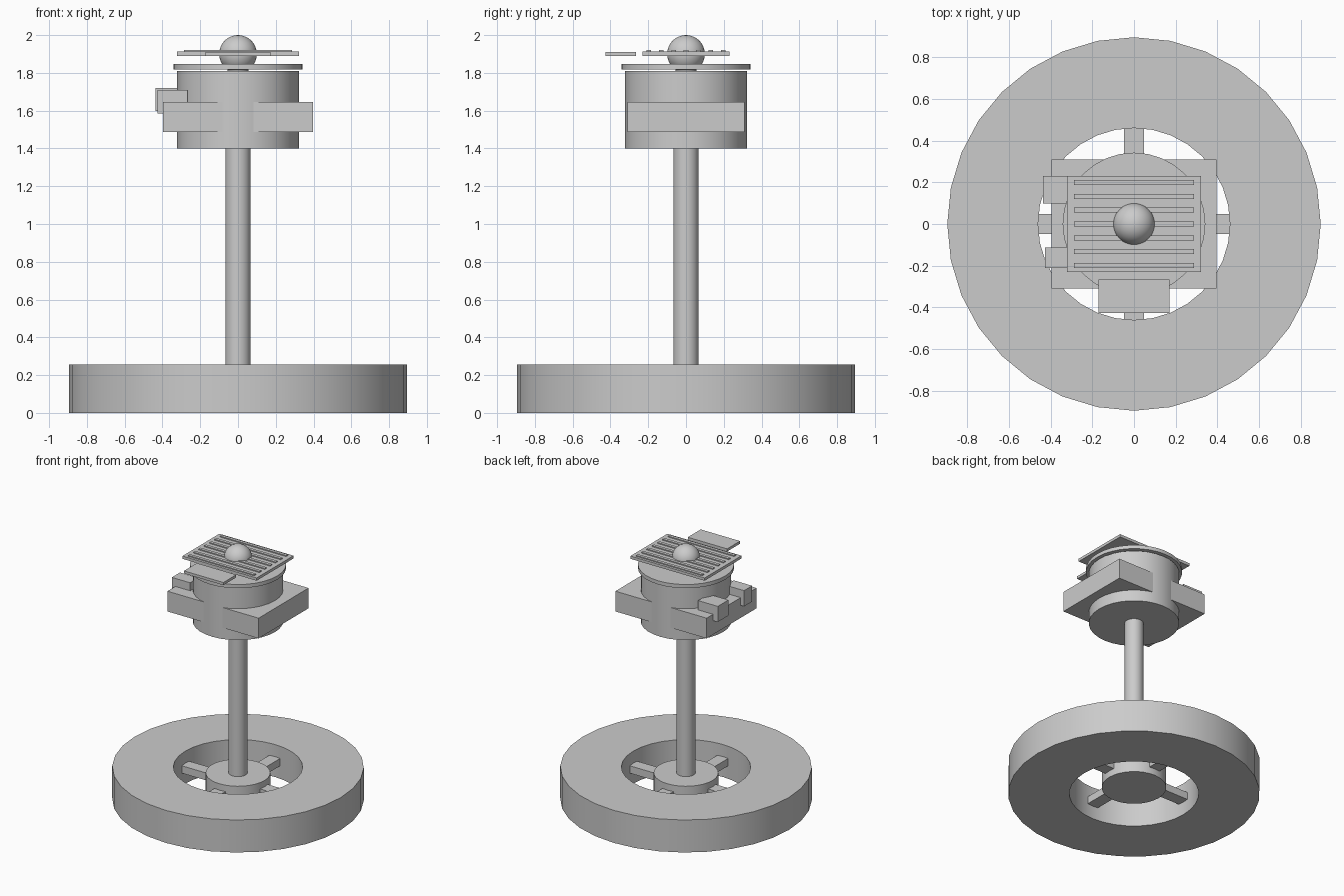
import bpy, bmesh, math
from mathutils import Matrix, Vector

cube = bpy.data.objects.get("Cube")
if cube:
    bpy.data.objects.remove(cube, do_unlink=True)

SIDES = 32
GREY = (0.6, 0.6, 0.6, 1)

grey = bpy.data.materials.new("plain grey")
grey.use_nodes = True
grey.diffuse_color = GREY
grey.node_tree.nodes["Principled BSDF"].inputs["Base Color"].default_value = GREY


def finish(name, bm, smooth=False):
    """Turn a bmesh into a named grey object."""
    bmesh.ops.recalc_face_normals(bm, faces=bm.faces)
    mesh = bpy.data.meshes.new(name)
    bm.to_mesh(mesh)
    bm.free()
    mesh.materials.append(grey)
    obj = bpy.data.objects.new(name, mesh)
    bpy.context.collection.objects.link(obj)
    if smooth:
        bpy.ops.object.select_all(action='DESELECT')
        obj.select_set(True)
        bpy.context.view_layer.objects.active = obj
        bpy.ops.object.shade_smooth_by_angle(angle=math.radians(30))
    return obj


def box(name, x, y, z):
    """Box from (low, high) ranges on each axis."""
    bm = bmesh.new()
    bmesh.ops.create_cube(bm, size=1)
    size = [hi - lo for lo, hi in (x, y, z)]
    mid = [(hi + lo) / 2 for lo, hi in (x, y, z)]
    bmesh.ops.transform(bm, verts=bm.verts,
                        matrix=Matrix.Translation(mid) @ Matrix.Diagonal(size + [1]))
    return finish(name, bm)


def cylinder(name, radius, low, high):
    bm = bmesh.new()
    bmesh.ops.create_cone(bm, cap_ends=True, segments=SIDES, radius1=radius,
                          radius2=radius, depth=high - low,
                          matrix=Matrix.Translation((0, 0, (low + high) / 2)))
    return finish(name, bm, smooth=True)


def ring(name, inner, outer, low, high):
    """Rectangular section spun about the z axis."""
    bm = bmesh.new()
    section = [bm.verts.new(p) for p in
               ((inner, 0, low), (outer, 0, low), (outer, 0, high), (inner, 0, high))]
    edges = [bm.edges.new((section[i], section[(i + 1) % 4])) for i in range(4)]
    bmesh.ops.spin(bm, geom=section + edges, cent=(0, 0, 0), axis=(0, 0, 1),
                   angle=math.tau, steps=SIDES, use_merge=True)
    bmesh.ops.remove_doubles(bm, verts=bm.verts, dist=0.0001)
    return finish(name, bm, smooth=True)


# Floating base: ring, hub and four spokes
ring("base_ring", 0.46, 0.895, 0, 0.255)
cylinder("base_hub", 0.23, 0.05, 0.21)
for i, side in enumerate(("left", "back", "right", "front")):
    spoke = box("spoke_" + side, (0.2, 0.46), (-0.047, 0.047), (0.102, 0.16))
    spoke.data.transform(Matrix.Rotation(i * math.pi / 2, 4, 'Z'))

# Mast and instrument housing
cylinder("mast", 0.067, 0.21, 1.4)
cylinder("housing", 0.322, 1.4, 1.81)
box("housing_block", (-0.396, 0.396), (-0.31, 0.31), (1.488, 1.647))
box("rear_side_module", (-0.437, -0.267), (0.098, 0.23), (1.597, 1.72))
box("front_side_module", (-0.426, -0.267), (-0.212, -0.112), (1.586, 1.71))

# Lid on a short neck
cylinder("lid_neck", 0.055, 1.8, 1.82)
cylinder("lid", 0.342, 1.817, 1.846)

# Top panel with raised slats, and the small front panel
box("top_panel", (-0.322, 0.322), (-0.229, 0.229), (1.89, 1.912))
for i in range(7):
    y = (i - 3) * 0.066
    box(f"panel_slat_{i + 1}", (-0.287, 0.287), (y - 0.012, y + 0.012), (1.91, 1.92))
box("front_panel", (-0.171, 0.171), (-0.426, -0.266), (1.89, 1.911))

# Dome ball in the middle of the panel
bm = bmesh.new()
bmesh.ops.create_uvsphere(bm, u_segments=SIDES, v_segments=16, radius=0.1,
                          matrix=Matrix.Translation((0, 0, 1.9)))
finish("dome_ball", bm, smooth=True)
